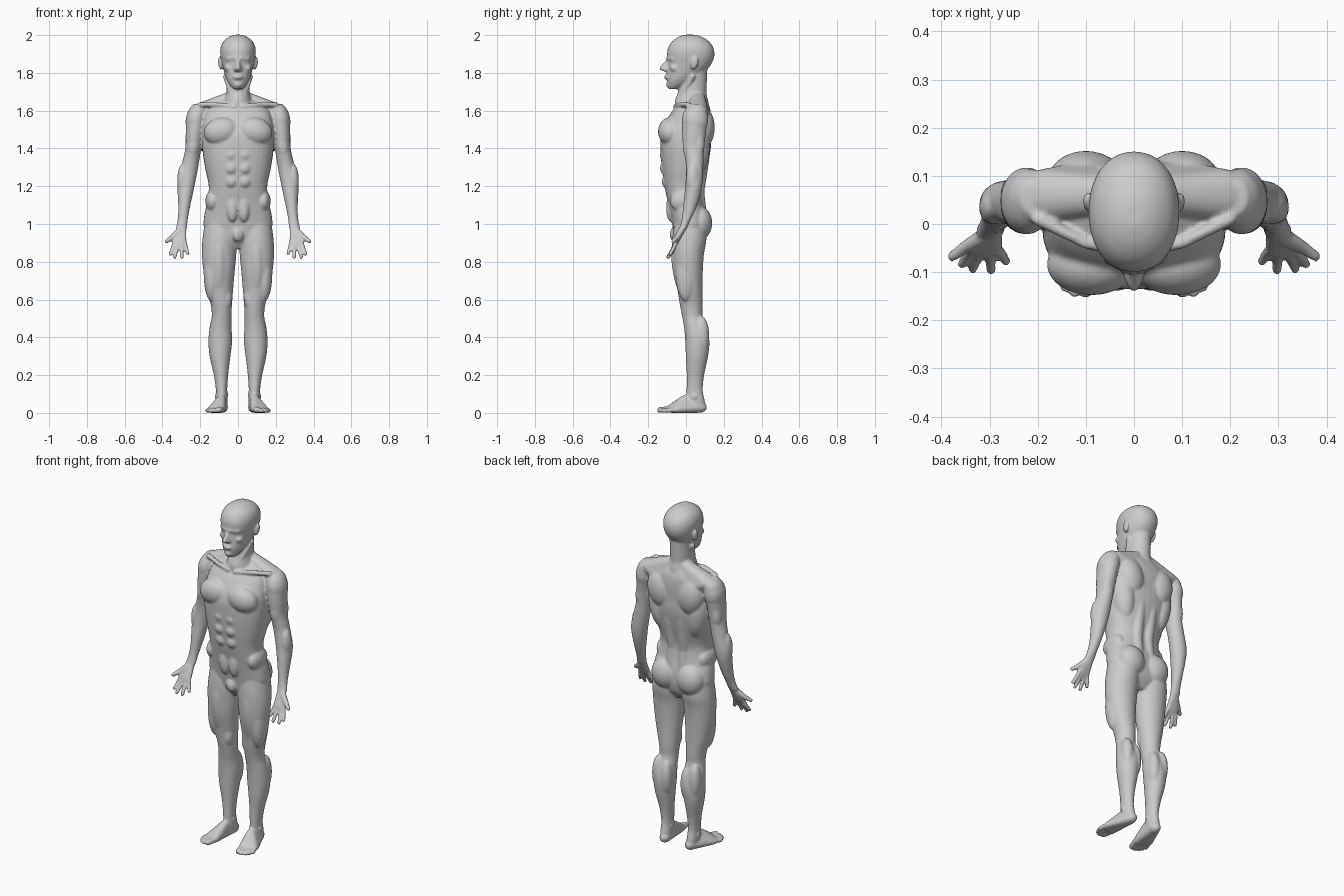
import bpy, bmesh, math
from mathutils import Vector, Matrix


def catmull(a, b, c, d, t):
    return [0.5 * (2 * q + (r - p) * t + (2 * p - 5 * q + 4 * r - s) * t * t
                   + (3 * q - p - 3 * r + s) * t ** 3) for p, q, r, s in zip(a, b, c, d)]


def loft(bm, rows, power=2.0, n=36, steps=5):
    """Skin level superellipse sections given as (z, cx, cy, rx, ry)."""
    pts = [rows[0]] + rows + [rows[-1]]
    secs = [catmull(*pts[i:i + 4], k / steps) for i in range(len(rows) - 1) for k in range(steps)]
    secs.append(rows[-1])
    rings = []
    for z, cx, cy, rx, ry in secs:
        ring = []
        for i in range(n):
            c, s = math.cos(2 * math.pi * i / n), math.sin(2 * math.pi * i / n)
            x = math.copysign(abs(c) ** (2 / power), c)
            y = math.copysign(abs(s) ** (2 / power), s)
            ring.append(bm.verts.new((cx + rx * x, cy + ry * y, z)))
        rings.append(ring)
    for a, b in zip(rings, rings[1:]):
        for i in range(n):
            j = (i + 1) % n
            bm.faces.new((a[i], a[j], b[j], b[i]))
    bm.faces.new(rings[0][::-1])
    bm.faces.new(rings[-1])


def blob(bm, centre, radii, tilt_x=0, tilt_y=0):
    """Ellipsoid muscle."""
    m = (Matrix.Translation(centre) @ Matrix.Rotation(math.radians(tilt_y), 4, 'Y')
         @ Matrix.Rotation(math.radians(tilt_x), 4, 'X') @ Matrix.Diagonal((*radii, 1)))
    bmesh.ops.create_uvsphere(bm, u_segments=28, v_segments=18, radius=1, matrix=m)


def hull(bm, *balls):
    """Convex skin around ellipsoids given as (x, y, z, rx[, ry, rz])."""
    h = bmesh.new()
    for b in balls:
        r = b[3:] if len(b) == 6 else (b[3],) * 3
        for i in range(80):
            u = 1 - 2 * (i + 0.5) / 80
            w, a = math.sqrt(1 - u * u), i * 2.39996
            h.verts.new((b[0] + r[0] * w * math.cos(a), b[1] + r[1] * w * math.sin(a), b[2] + r[2] * u))
    bmesh.ops.convex_hull(h, input=h.verts[:])
    bmesh.ops.delete(h, geom=[v for v in h.verts if not v.link_faces], context='VERTS')
    append(bm, h)
    h.free()


def append(bm, other, side=1):
    me = bpy.data.meshes.new("part")
    other.to_mesh(me)
    me.transform(Matrix.Diagonal((side, 1, 1, 1)))
    bm.from_mesh(me)
    bpy.data.meshes.remove(me)


def chain(bm, *balls):
    for a, b in zip(balls, balls[1:]):
        hull(bm, a, b)


body, half = bmesh.new(), bmesh.new()

# Head, with nose, lips and chin
loft(body, [(1.714, 0, -.068, .022, .022), (1.735, 0, -.05, .043, .046), (1.77, 0, -.026, .062, .076),
            (1.81, 0, .002, .075, .102), (1.85, 0, .02, .085, .116), (1.89, 0, .025, .093, .125),
            (1.93, 0, .025, .093, .121), (1.965, 0, .024, .079, .1), (1.99, 0, .022, .05, .064),
            (2.002, 0, .02, .02, .026)], 2.15)
hull(body, (0, -.094, 1.868, .009), (0, -.13, 1.824, .011), (.013, -.106, 1.816, .01), (-.013, -.106, 1.816, .01))
blob(body, (0, -.1, 1.778), (.026, .016, .014))
blob(body, (0, -.086, 1.738), (.024, .02, .018))
# Brow, cheek and ear
hull(half, (.012, -.094, 1.878, .012), (.05, -.07, 1.876, .015))
blob(half, (.05, -.058, 1.825), (.022, .028, .02))
blob(half, (.094, .045, 1.85), (.011, .02, .034), -15, 8)

# Neck
loft(body, [(1.58, 0, .04, .085, .085), (1.645, 0, .03, .074, .089), (1.69, 0, .032, .063, .077),
            (1.74, 0, .038, .06, .072), (1.82, 0, .045, .06, .068)])
hull(half, (.066, .035, 1.78, .014), (.018, -.046, 1.64, .013))

# Torso
loft(body, [(1.655, 0, .05, .085, .06), (1.61, 0, .033, .16, .095), (1.55, 0, .016, .182, .118),
            (1.48, 0, .0, .19, .132), (1.40, 0, -.002, .189, .133), (1.30, 0, -.008, .175, .12),
            (1.20, 0, -.014, .155, .1), (1.12, 0, -.003, .163, .094), (1.05, 0, .012, .178, .094),
            (.98, 0, .02, .18, .09), (.92, 0, .02, .14, .078), (.87, 0, .02, .06, .045)], 2.4)
# Chest, flanks and belly
blob(half, (.088, -.084, 1.49), (.094, .064, .074), 0, 12)
blob(half, (.135, -.01, 1.12), (.038, .075, .06))
for z, y in ((1.365, -.1), (1.295, -.099), (1.225, -.09)):
    blob(half, (.035, y, z), (.038, .039, .04))
blob(half, (.03, -.065, 1.11), (.038, .038, .1), -8)
blob(body, (0, -.06, .945), (.03, .026, .04))
# Back, shoulder slope and collarbone
blob(half, (.1, .09, 1.51), (.078, .062, .11), 0, 10)
blob(half, (.125, .05, 1.41), (.066, .075, .16), 0, 8)
chain(half, (.04, .082, 1.0, .034), (.037, .063, 1.17, .034), (.04, .088, 1.34, .036), (.04, .1, 1.5, .035))
hull(half, (.045, .062, 1.665, .035, .04, .035), (.19, .06, 1.607, .038, .055, .038), (.08, .09, 1.56, .045))
chain(half, (.02, -.055, 1.62, .013), (.1, -.04, 1.632, .012), (.2, .01, 1.632, .014))
# Buttocks
blob(half, (.082, .07, 1.005), (.082, .069, .09))

# Arm
loft(half, [(1.635, .205, .055, .03, .035), (1.60, .213, .052, .05, .06), (1.54, .222, .047, .053, .067),
            (1.47, .231, .042, .046, .062), (1.40, .237, .041, .042, .055), (1.31, .254, .046, .045, .046),
            (1.22, .273, .043, .047, .045), (1.15, .28, .033, .039, .042), (1.08, .286, .018, .03, .034),
            (1.02, .293, 0, .027, .024), (.975, .3, -.016, .03, .02)])
blob(half, (.223, .048, 1.55), (.054, .07, .085), 0, -8)
blob(half, (.235, .02, 1.42), (.035, .038, .08), 0, -8)
blob(half, (.24, .068, 1.44), (.035, .032, .09), 0, -8)
blob(half, (.295, .035, 1.24), (.027, .035, .08), 0, -3)
# Palm, fingers and thumb
hull(half, (.296, -.01, .99, .022, .018, .02), (.335, -.052, .905, .012), (.317, -.056, .897, .013),
     (.3, -.057, .897, .013), (.284, -.052, .905, .012))
for base, tip in (((.336, -.054, .902), (.358, -.084, .84)), ((.319, -.057, .895), (.335, -.094, .824)),
                  ((.3, -.058, .895), (.297, -.097, .824)), ((.282, -.054, .902), (.266, -.078, .844))):
    mid = (Vector(base) + Vector(tip)) / 2 + Vector((0, .003, 0))
    chain(half, (*base, .0115), (*mid, .0108), (*tip, .01))
chain(half, (.31, -.025, .965, .018), (.35, -.048, .928, .014), (.378, -.068, .908, .011))

# Leg
loft(half, [(1.02, .095, .02, .08, .08), (.92, .097, .018, .091, .09), (.84, .1, .012, .091, .083),
            (.75, .1, .012, .083, .077), (.65, .095, .021, .069, .066), (.57, .088, .028, .056, .06),
            (.51, .087, .034, .052, .054), (.45, .092, .05, .058, .06), (.38, .094, .06, .063, .064),
            (.30, .095, .058, .055, .059), (.20, .09, .05, .038, .046), (.12, .087, .046, .03, .043),
            (.06, .086, .052, .031, .048), (.015, .085, .06, .026, .044)])
# Thigh, knee, calf and ankle
blob(half, (.1, -.025, .77), (.045, .048, .17), 8)
blob(half, (.14, .0, .74), (.042, .055, .15))
blob(half, (.062, .0, .61), (.03, .032, .065))
blob(half, (.087, -.002, .53), (.026, .022, .034))
for x, z in ((.066, .39), (.12, .41)):
    blob(half, (x, .083, z), (.034, .04, .1))
for x, z in ((.062, .095), (.113, .085)):
    blob(half, (x, .045, z), (.011, .015, .017))
# Foot and toes
hull(half, (.083, .075, .03, .03, .036, .03), (.09, -.08, .021, .022, .03, .021),
     (.143, -.055, .016, .022, .03, .016), (.088, .0, .072, .024, .03, .025))
chain(half, (.09, -.1, .019, .017), (.1, -.138, .016, .016))
for x, y in ((.124, -.142), (.142, -.131), (.154, -.114), (.163, -.094)):
    chain(half, (x - .014, y + .045, .018, .012), (x, y, .0115, .0115))

# Mirror the halves, then fuse everything into one smooth skin
for side in (1, -1):
    append(body, half, side)
bmesh.ops.recalc_face_normals(body, faces=body.faces[:])
mesh = bpy.data.meshes.new("human_figure")
body.to_mesh(mesh)
body.free()
half.free()
figure = bpy.data.objects.new("human_figure", mesh)
bpy.context.collection.objects.link(figure)
fuse = figure.modifiers.new("fuse", 'REMESH')
fuse.mode = 'VOXEL'
fuse.voxel_size = 0.006
fuse.use_smooth_shade = True
soften = figure.modifiers.new("soften", 'SMOOTH')
soften.factor = 0.5
soften.iterations = 5
